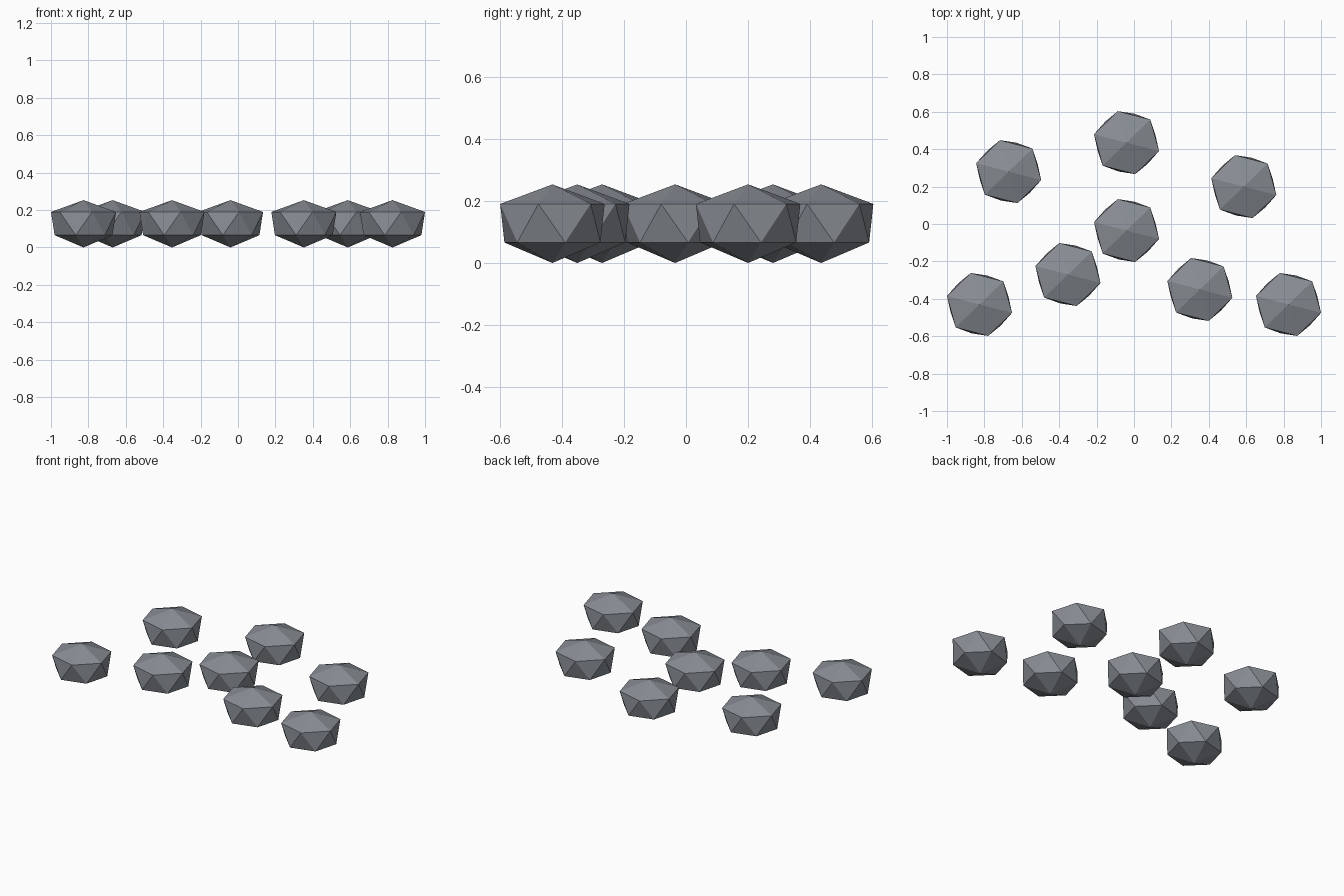
import bpy, bmesh
from math import sin, cos, radians

cube = bpy.data.objects.get("Cube")
if cube:
    bpy.data.objects.remove(cube, do_unlink=True)

# Single stone colour
stone_grey = bpy.data.materials.new("stone_grey")
stone_grey.use_nodes = True
colour = (0.25, 0.27, 0.30, 1)
stone_grey.diffuse_color = colour
stone_grey.node_tree.nodes["Principled BSDF"].inputs["Base Color"].default_value = colour

SIDES = 6


def stone_mesh():
    """Six-sided faceted stone: two staggered rings closed by shallow peaks."""
    bm = bmesh.new()

    def ring(rx, ry, z, turn):
        angles = [radians(turn + 360 / SIDES * i) for i in range(SIDES)]
        return [bm.verts.new((rx * cos(a), ry * sin(a), z)) for a in angles]

    upper = ring(0.18, 0.174, 0.19, -15)
    lower = ring(0.16, 0.16, 0.066, 15)
    top = bm.verts.new((0, 0, 0.253))
    bottom = bm.verts.new((0, 0, 0))
    for i in range(SIDES):
        j = (i + 1) % SIDES
        bm.faces.new((upper[i], upper[j], top))
        bm.faces.new((lower[j], lower[i], bottom))
        bm.faces.new((upper[i], lower[i], upper[j]))
        bm.faces.new((lower[i], lower[j], upper[j]))
    bmesh.ops.recalc_face_normals(bm, faces=bm.faces)
    mesh = bpy.data.meshes.new("stone")
    bm.to_mesh(mesh)
    bm.free()
    mesh.materials.append(stone_grey)
    return mesh


# Scattered identical stones
mesh = stone_mesh()
spots = [(-0.67, 0.28), (-0.04, 0.435), (0.587, 0.20), (-0.04, -0.035),
         (-0.353, -0.27), (-0.826, -0.43), (0.352, -0.35), (0.826, -0.43)]
for n, (x, y) in enumerate(spots, 1):
    stone = bpy.data.objects.new(f"stone_{n}", mesh)
    stone.location = (x, y, 0)
    bpy.context.collection.objects.link(stone)
